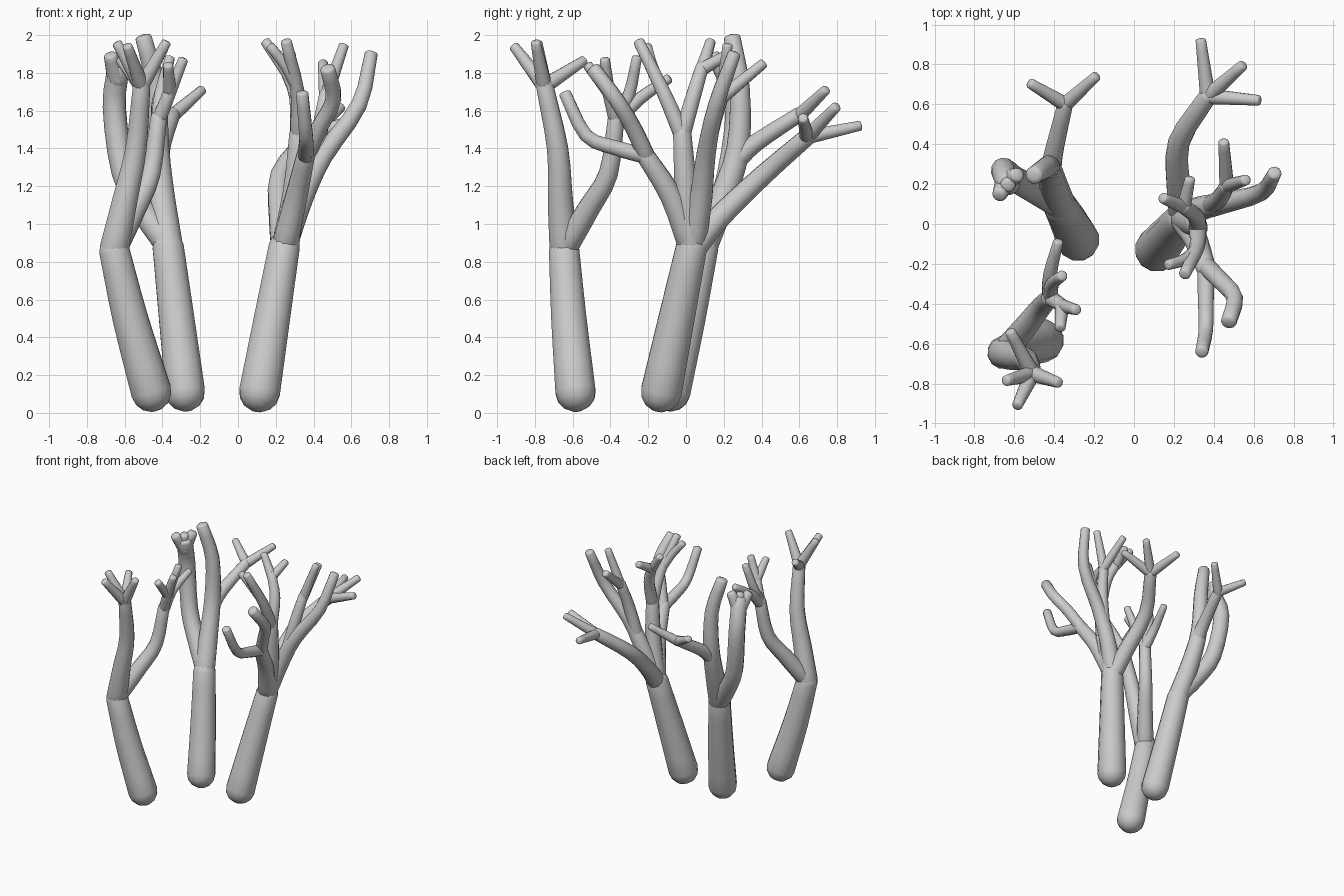
import bpy, bmesh, math
from mathutils import Vector

SIDES = 12
bark = bpy.data.materials.new("grey_bark")
bark.diffuse_color = (0.6, 0.6, 0.6, 1)


def smooth_path(pts, steps=3):
    """Catmull-Rom curve through the points."""
    p = [Vector(q) for q in pts]
    p = [2 * p[0] - p[1]] + p + [2 * p[-1] - p[-2]]
    out = []
    for i in range(1, len(p) - 2):
        a, b, c, d = p[i - 1:i + 3]
        for k in range(steps):
            t = k / steps
            out.append(0.5 * (2 * b + (c - a) * t + (2 * a - 5 * b + 4 * c - d) * t ** 2
                              + (3 * b - a - 3 * c + d) * t ** 3))
    return out + [p[-2]]


def limb(bm, r0, r1, *pts, end=0.4):
    """Tapered tube with a round start and an end cap of the given depth."""
    path = smooth_path(pts)
    n = len(path)
    tans = [(path[min(i + 1, n - 1)] - path[max(i - 1, 0)]).normalized() for i in range(n)]
    rings = []
    for f in (75, 50, 25):
        a = math.radians(f)
        rings.append((path[0] - tans[0] * r0 * math.sin(a), tans[0], r0 * math.cos(a)))
    for i in range(n):
        rings.append((path[i], tans[i], r0 + (r1 - r0) * i / (n - 1)))
    for f in (30, 60):
        a = math.radians(f)
        rings.append((path[-1] + tans[-1] * r1 * end * math.sin(a), tans[-1], r1 * math.cos(a)))
    side = tans[0].orthogonal().normalized()
    loops = []
    for c, t, r in rings:
        side = (side - t * side.dot(t)).normalized()
        up = t.cross(side)
        loops.append([bm.verts.new(c + r * (side * math.cos(j * math.tau / SIDES)
                                            + up * math.sin(j * math.tau / SIDES)))
                      for j in range(SIDES)])
    for a, b in zip(loops, loops[1:]):
        for j in range(SIDES):
            k = (j + 1) % SIDES
            bm.faces.new((a[j], a[k], b[k], b[j]))
    bm.faces.new(loops[0][::-1])
    bm.faces.new(loops[-1])


def twigs(bm, r0, r1, hub, *tips):
    """Short straight twigs fanning out from one point."""
    for tip in tips:
        mid = Vector(hub).lerp(Vector(tip), 0.5)
        limb(bm, r0, r1, hub, mid, tip)


def finish(bm, name):
    me = bpy.data.meshes.new(name)
    bm.to_mesh(me)
    bm.free()
    me.materials.append(bark)
    ob = bpy.data.objects.new(name, me)
    bpy.context.collection.objects.link(ob)
    bpy.ops.object.select_all(action='DESELECT')
    ob.select_set(True)
    bpy.context.view_layer.objects.active = ob
    bpy.ops.object.shade_smooth_by_angle(angle=math.radians(45))


# Front left tree: trunk, upright limb, rear limb
bm = bmesh.new()
limb(bm, 0.11, 0.083, (-0.46, -0.585, 0.115), (-0.57, -0.62, 0.5), (-0.655, -0.645, 0.86), end=0.9)
limb(bm, 0.08, 0.047, (-0.655, -0.645, 0.87), (-0.60, -0.665, 1.12), (-0.54, -0.68, 1.4),
     (-0.51, -0.75, 1.74), end=0.9)
twigs(bm, 0.042, 0.027, (-0.51, -0.75, 1.73), (-0.64, -0.785, 1.955), (-0.38, -0.795, 1.96),
      (-0.585, -0.91, 1.94), (-0.62, -0.54, 1.865))
limb(bm, 0.066, 0.045, (-0.64, -0.63, 0.89), (-0.54, -0.51, 1.09), (-0.46, -0.41, 1.27),
     (-0.42, -0.37, 1.56), end=0.9)
limb(bm, 0.043, 0.026, (-0.42, -0.37, 1.54), (-0.42, -0.25, 1.66), (-0.38, -0.09, 1.77))
limb(bm, 0.04, 0.027, (-0.42, -0.37, 1.55), (-0.41, -0.30, 1.69), (-0.36, -0.26, 1.88))
limb(bm, 0.04, 0.035, (-0.42, -0.37, 1.55), (-0.36, -0.41, 1.70), end=0.9)
twigs(bm, 0.035, 0.027, (-0.36, -0.41, 1.70), (-0.29, -0.43, 1.87), (-0.37, -0.52, 1.84))
finish(bm, "front_left_tree")

# Back left tree: trunk, stubby left limb, tall limb, rear limb
bm = bmesh.new()
limb(bm, 0.108, 0.085, (-0.28, -0.08, 0.115), (-0.325, 0.01, 0.5), (-0.37, 0.09, 0.88), end=0.9)
limb(bm, 0.07, 0.06, (-0.38, 0.10, 0.9), (-0.50, 0.17, 1.07), (-0.605, 0.23, 1.27),
     (-0.655, 0.27, 1.62), (-0.63, 0.20, 1.85))
twigs(bm, 0.055, 0.036, (-0.64, 0.22, 1.77), (-0.675, 0.145, 1.89), (-0.585, 0.245, 1.90),
      (-0.63, 0.195, 1.89))
limb(bm, 0.08, 0.045, (-0.37, 0.09, 0.88), (-0.405, 0.20, 1.15), (-0.425, 0.275, 1.4),
     (-0.435, 0.285, 1.72), (-0.50, 0.245, 1.985))
limb(bm, 0.055, 0.04, (-0.42, 0.26, 1.33), (-0.40, 0.37, 1.43), (-0.345, 0.60, 1.58), end=0.9)
twigs(bm, 0.038, 0.026, (-0.345, 0.60, 1.575), (-0.19, 0.74, 1.71), (-0.52, 0.705, 1.68))
finish(bm, "back_left_tree")

# Right tree: trunk
bm = bmesh.new()
limb(bm, 0.112, 0.085, (0.115, -0.13, 0.115), (0.18, -0.05, 0.5), (0.245, 0.03, 0.88), end=0.9)
# rear limb
limb(bm, 0.07, 0.047, (0.245, 0.03, 0.86), (0.225, 0.18, 1.04), (0.225, 0.41, 1.26),
     (0.37, 0.64, 1.46), end=0.9)
twigs(bm, 0.04, 0.027, (0.37, 0.64, 1.46), (0.335, 0.92, 1.52), (0.545, 0.795, 1.62),
      (0.625, 0.62, 1.56))
# front limb
limb(bm, 0.07, 0.05, (0.25, 0.02, 0.9), (0.31, -0.08, 1.15), (0.36, -0.22, 1.37), end=0.9)
limb(bm, 0.045, 0.033, (0.36, -0.21, 1.36), (0.36, -0.38, 1.405), (0.36, -0.53, 1.47),
     (0.34, -0.64, 1.69))
limb(bm, 0.047, 0.04, (0.36, -0.21, 1.36), (0.43, -0.28, 1.51), (0.505, -0.37, 1.66),
     (0.475, -0.49, 1.82))
# middle limb
limb(bm, 0.075, 0.05, (0.25, 0.03, 0.88), (0.30, 0.0, 1.18), (0.32, -0.02, 1.48), end=0.9)
limb(bm, 0.046, 0.036, (0.32, -0.02, 1.47), (0.31, 0.04, 1.68), (0.25, 0.085, 1.83), end=0.9)
twigs(bm, 0.036, 0.027, (0.25, 0.085, 1.82), (0.145, 0.13, 1.965), (0.28, 0.225, 1.9))
limb(bm, 0.046, 0.03, (0.32, -0.02, 1.47), (0.315, -0.12, 1.70), (0.255, -0.25, 1.965))
limb(bm, 0.034, 0.026, (0.305, -0.14, 1.74), (0.25, -0.18, 1.84), (0.17, -0.205, 1.94))
# right limb
limb(bm, 0.07, 0.035, (0.25, 0.04, 0.9), (0.34, 0.08, 1.14), (0.45, 0.105, 1.36),
     (0.64, 0.16, 1.63), (0.705, 0.255, 1.9))
limb(bm, 0.05, 0.038, (0.38, 0.09, 1.22), (0.43, 0.13, 1.48), (0.465, 0.19, 1.68), end=0.9)
twigs(bm, 0.037, 0.027, (0.465, 0.19, 1.67), (0.56, 0.22, 1.945), (0.45, 0.41, 1.85))
finish(bm, "right_tree")
